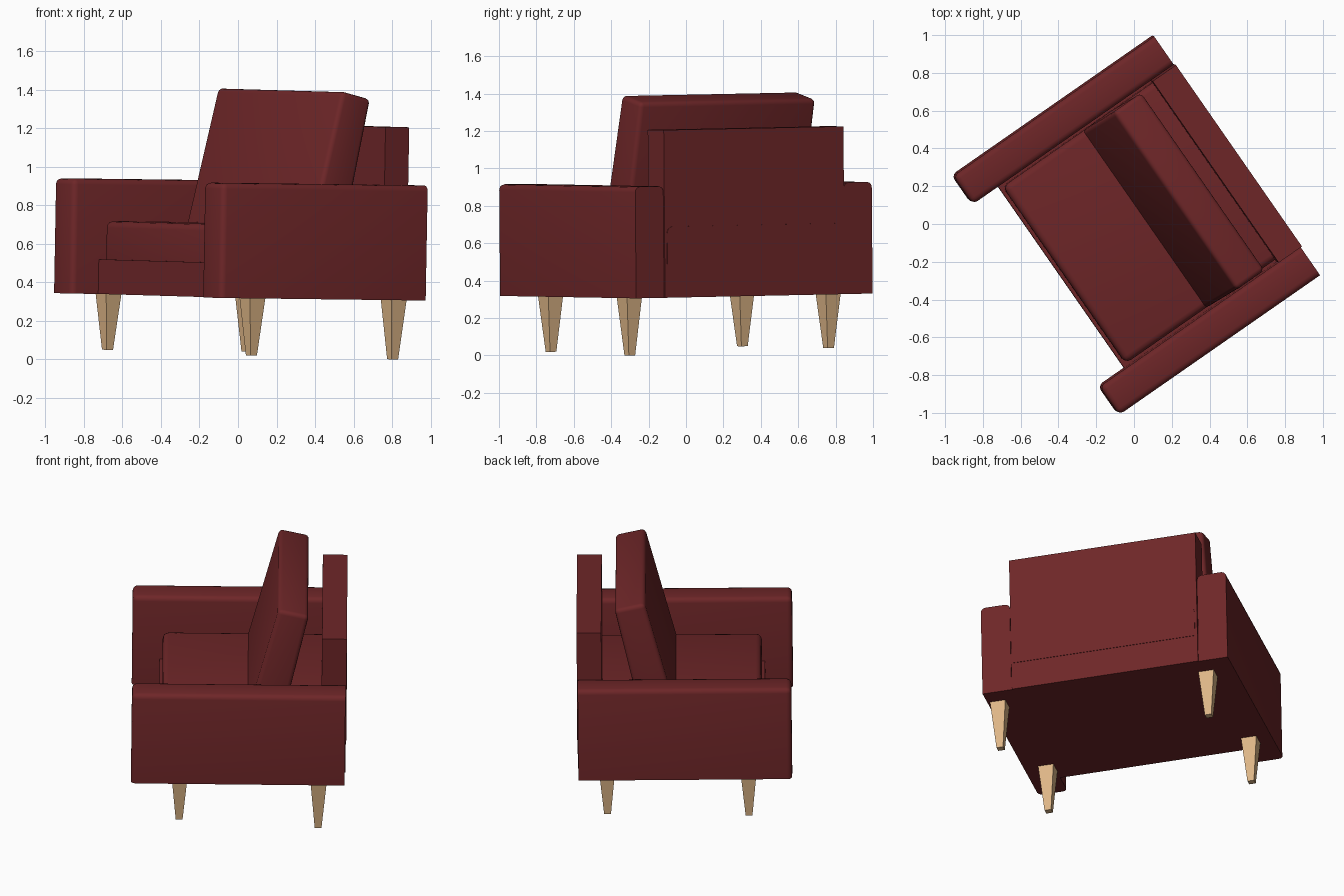
import bpy, bmesh, math
from mathutils import Matrix, Vector

if "Cube" in bpy.data.objects:
    bpy.data.objects.remove(bpy.data.objects["Cube"])

# Chair is modelled facing local -u (x), width along v (y), then turned and slightly tilted
tilt = Vector((0, 0, 1)).rotation_difference(Vector((0.018, -0.008, 1))).to_matrix().to_4x4()
PLACE = tilt @ Matrix.Rotation(math.radians(34.8), 4, 'Z')


def material(name, rgb):
    m = bpy.data.materials.new(name)
    m.diffuse_color = (*rgb, 1)
    m.use_nodes = True
    m.node_tree.nodes["Principled BSDF"].inputs["Base Color"].default_value = m.diffuse_color
    return m


red = material("dark red upholstery", (0.156, 0.0194, 0.0212))
wood = material("light wood", (0.73, 0.468, 0.242))


def add(name, bm, mat, smooth=False):
    bmesh.ops.recalc_face_normals(bm, faces=bm.faces)
    bm.transform(PLACE)
    me = bpy.data.meshes.new(name)
    bm.to_mesh(me)
    bm.free()
    me.materials.append(mat)
    ob = bpy.data.objects.new(name, me)
    bpy.context.collection.objects.link(ob)
    if smooth:
        bpy.ops.object.select_all(action='DESELECT')
        ob.select_set(True)
        bpy.context.view_layer.objects.active = ob
        bpy.ops.object.shade_smooth_by_angle(angle=math.radians(40))
    return ob


def prism(profile, v0, v1):
    """Extrude a (u, z) side profile across the chair from v0 to v1."""
    bm = bmesh.new()
    f = bm.faces.new([bm.verts.new((u, v0, z)) for u, z in profile])
    ext = bmesh.ops.extrude_face_region(bm, geom=[f])
    bmesh.ops.translate(bm, vec=(0, v1 - v0, 0),
                        verts=[g for g in ext["geom"] if isinstance(g, bmesh.types.BMVert)])
    return bm


def box(u0, u1, v0, v1, z0, z1):
    return prism([(u0, z0), (u1, z0), (u1, z1), (u0, z1)], v0, v1)


def bevel(bm, width, segments, rule):
    """Bevel the edges for which rule(midpoint) is true."""
    edges = [e for e in bm.edges if rule((e.verts[0].co + e.verts[1].co) / 2)]
    bmesh.ops.bevel(bm, geom=edges, offset=width, segments=segments,
                    profile=0.5, affect='EDGES', clamp_overlap=True)


# Arms, rounded along the front and top
for side, sgn in (("left", 1), ("right", -1)):
    v0, v1 = sorted((sgn * 0.588, sgn * 0.77))
    bm = box(-0.65, 0.645, v0, v1, 0.325, 0.922)
    bevel(bm, 0.03, 3, lambda m: (m.z > 0.9 and m.x < 0.6) or (m.x < -0.6 and m.z > 0.4))
    add(side + "_arm", bm, red, True)

# Base frame and upright back panel
add("seat_base", box(-0.483, 0.64, -0.59, 0.59, 0.325, 0.505), red)
add("back_panel", box(0.5, 0.65, -0.585, 0.585, 0.325, 1.222), red)

# Seat cushion, its rear end just showing through the back panel
bm = box(-0.465, 0.653, -0.57, 0.57, 0.505, 0.705)
bevel(bm, 0.035, 3, lambda m: (m.z > 0.7 and m.x < 0.6) or (m.x < -0.4 and m.z > 0.55))
add("seat_cushion", bm, red, True)

# Leaning back cushion
bm = prism([(0.05, 0.69), (0.27, 0.69), (0.418, 1.365), (0.235, 1.405)], -0.572, 0.572)
bevel(bm, 0.025, 3, lambda m: m.z > 1.0)
add("back_cushion", bm, red, True)

# Tapered square legs: position and foot height
legs = {"front_left_leg": (-0.385, 0.635, 0.035), "front_right_leg": (-0.355, -0.632, 0.027),
        "back_right_leg": (0.488, -0.705, 0.017), "back_left_leg": (0.473, 0.6, 0.035)}
for name, (u, v, foot) in legs.items():
    bm = bmesh.new()
    bmesh.ops.create_cube(bm, size=1)
    for vert in bm.verts:
        top = vert.co.z > 0
        w = 0.097 if top else 0.041
        vert.co = (u + vert.co.x * w, v + vert.co.y * w, 0.33 if top else foot)
    add(name, bm, wood)
